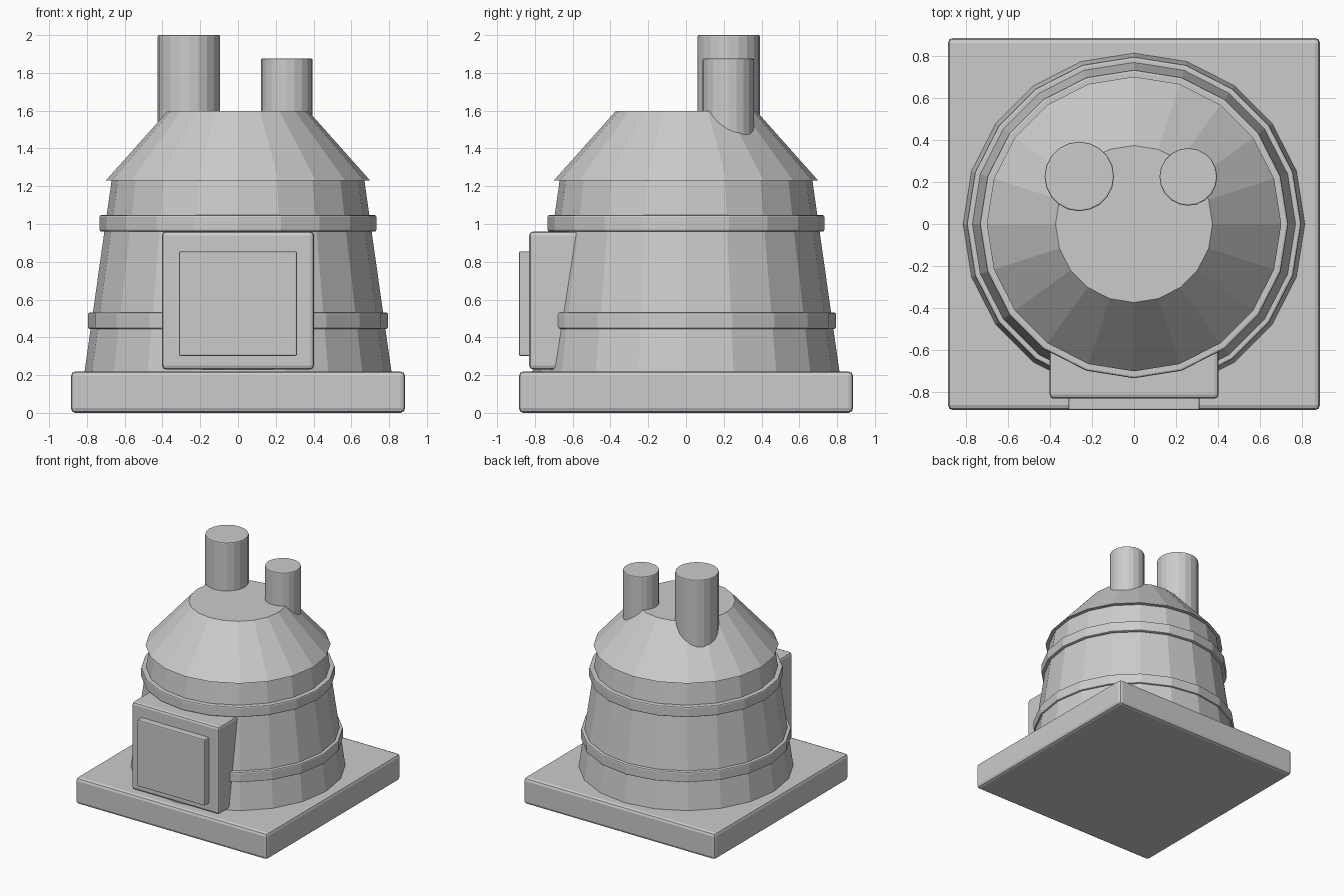
import bpy

if "Cube" in bpy.data.objects:
    bpy.data.objects.remove(bpy.data.objects["Cube"])


def bevel(ob, width, segments=2):
    if width:
        m = ob.modifiers.new("bevel", 'BEVEL')
        m.width = width
        m.segments = segments
        m.limit_method = 'ANGLE'
        m.angle_limit = 0.9


def box(name, x, y, z, width):
    # x, y, z are (min, max) ranges
    bpy.ops.mesh.primitive_cube_add(size=1, location=[sum(r) / 2 for r in (x, y, z)])
    ob = bpy.context.object
    ob.name = name
    ob.scale = [r[1] - r[0] for r in (x, y, z)]
    bpy.ops.object.transform_apply(location=False, rotation=False, scale=True)
    bevel(ob, width)


def frustum(name, r1, r2, z1, z2, x=0, y=0, sides=20, width=0):
    bpy.ops.mesh.primitive_cone_add(vertices=sides, radius1=r1, radius2=r2,
                                    depth=z2 - z1, location=(x, y, (z1 + z2) / 2))
    ob = bpy.context.object
    ob.name = name
    bevel(ob, width)


# Square plinth
box("base_slab", (-.885, .885), (-.885, .885), (0, .22), .025)

# Tapered furnace body and its overhanging conical roof
frustum("furnace_body", .815, .668, .20, 1.24)
frustum("furnace_roof", .70, .373, 1.23, 1.597)

# Reinforcing bands
for name, r, z in (("lower_band", .795, .445), ("upper_band", .733, .96)):
    frustum(name, r, r, z, z + .087, width=.01)

# Fire box and raised door on the front
box("fire_box", (-.402, .402), (-.83, -.45), (.23, .96), .02)
box("fire_door", (-.312, .312), (-.885, -.80), (.302, .855), .008)

# Two chimneys behind the roof centre
frustum("tall_chimney", .165, .165, 1.38, 2.0, -.26, .226, 20, .007)
frustum("short_chimney", .137, .137, 1.38, 1.875, .258, .224, 20, .007)
